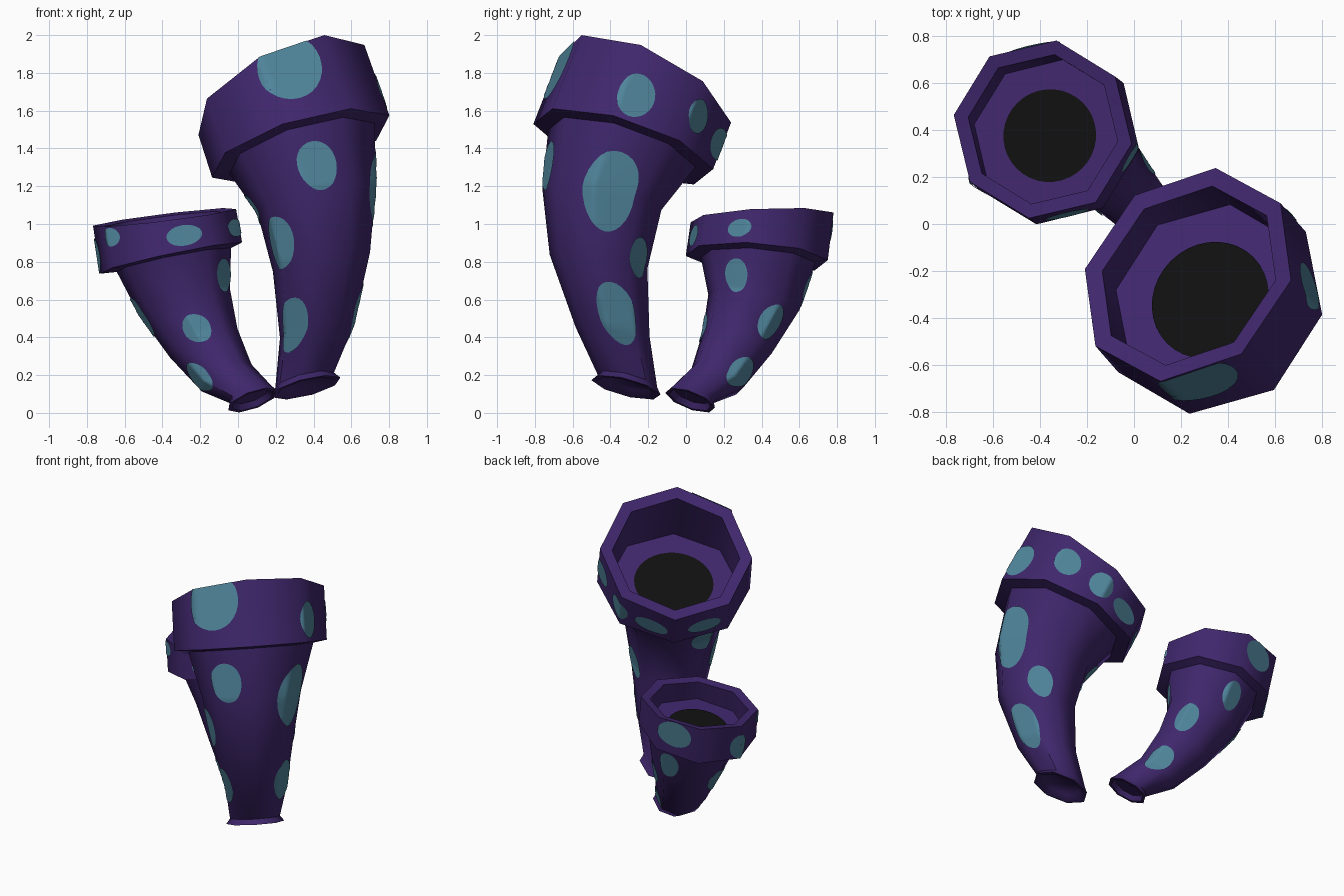
import bpy, bmesh, math
from mathutils import Vector

if "Cube" in bpy.data.objects:
    bpy.data.objects.remove(bpy.data.objects["Cube"])

U = Vector((-1, 1, 0)).normalized()   # horizontal lean direction
V = Vector((1, 1, 0)).normalized()    # across the lean
Z = Vector((0, 0, 1))
SIDES, TWIST = 8, 9


def material(name, col):
    m = bpy.data.materials.new(name)
    m.diffuse_color = (*col, 1)
    m.use_nodes = True
    m.node_tree.nodes["Principled BSDF"].inputs["Base Color"].default_value = m.diffuse_color
    return m


PURPLE = material("deep purple", (0.05, 0.02, 0.15))
TEAL = material("dusty teal", (0.08, 0.235, 0.33))
BLACK = material("black", (0.005, 0.005, 0.005))


class Ring:
    """Octagon: position (u, v, z), lean and roll in degrees, radius."""

    def __init__(self, u, v, z, lean, roll, r):
        self.spec = (u, v, z, lean, roll, r)
        t, k = math.radians(lean), math.radians(roll)
        self.c = U * u + V * v + Z * z
        self.w = U * math.cos(t) - Z * math.sin(t)
        self.v = V * math.cos(k) + Z * math.sin(k)
        self.n = self.v.cross(self.w).normalized()
        self.r = r

    def moved(self, scale, up=0.0):
        k = Ring(*self.spec)
        k.r = self.r * scale
        k.c = self.c + self.n * up
        return k

    def at(self, deg):
        a = math.radians(deg)
        return self.c + (self.w * math.cos(a) + self.v * math.sin(a)) * self.r

    def corners(self):
        return [self.at(TWIST + 360 / SIDES * i) for i in range(SIDES)]

    def edge_point(self, deg):
        step = 360 / SIDES
        q = (deg - TWIST) / step
        i = math.floor(q)
        return self.at(TWIST + i * step).lerp(self.at(TWIST + (i + 1) * step), q - i)


def finish(name, bm, mat, smooth=None):
    me = bpy.data.meshes.new(name)
    bm.to_mesh(me)
    bm.free()
    me.materials.append(mat)
    ob = bpy.data.objects.new(name, me)
    bpy.context.collection.objects.link(ob)
    if smooth:
        bpy.ops.object.select_all(action='DESELECT')
        ob.select_set(True)
        bpy.context.view_layer.objects.active = ob
        bpy.ops.object.shade_smooth_by_angle(angle=math.radians(smooth))
    return ob


def loft(name, rings):
    bm = bmesh.new()
    loops = [[bm.verts.new(p) for p in k.corners()] for k in rings]
    for a, b in zip(loops, loops[1:]):
        for i in range(SIDES):
            j = (i + 1) % SIDES
            bm.faces.new((a[i], a[j], b[j], b[i]))
    bm.faces.new(loops[0])
    bm.faces.new(loops[-1])
    bmesh.ops.recalc_face_normals(bm, faces=bm.faces)
    return finish(name, bm, PURPLE, 50)


def wall_point(wall, dist, deg):
    """Point on the lofted wall at a distance along the axis and an angle."""
    for i, (a, b) in enumerate(zip(wall, wall[1:])):
        length = (b.c - a.c).length
        if dist <= length or i == len(wall) - 2:
            t = max(0.0, min(1.0, dist / length))
            p = a.edge_point(deg).lerp(b.edge_point(deg), t)
            out = (p - a.c.lerp(b.c, t))
            return p + out.normalized() * 0.006, out.length
        dist -= length


def spot(name, wall, z, deg, half_w, half_l):
    total = sum((b.c - a.c).length for a, b in zip(wall, wall[1:]))
    mid = min((total * i / 200 for i in range(201)),
              key=lambda d: abs(wall_point(wall, d, deg)[0].z - z))
    rad = wall_point(wall, mid, deg)[1]
    bm = bmesh.new()
    centre = bm.verts.new(wall_point(wall, mid, deg)[0])
    n, prev = 28, None
    for k in range(1, 8):
        loop = []
        for i in range(n):
            a = math.tau * i / n
            turn = math.degrees(half_w * k / 7 * math.cos(a) / rad)
            d = mid + half_l * k / 7 * math.sin(a)
            loop.append(bm.verts.new(wall_point(wall, d, deg + turn)[0]))
        for i in range(n):
            j = (i + 1) % n
            if prev:
                bm.faces.new((prev[i], loop[i], loop[j], prev[j]))
            else:
                bm.faces.new((centre, loop[i], loop[j]))
        prev = loop
    finish(name, bm, TEAL, 50)


def trumpet(name, base, body, low, top, hole, body_spots, band_spots):
    neck = base.moved(0.86, 0.035)
    floor = low.moved(0.86, 0.02)
    # stem with flared foot, overhanging band, lip and sunken floor
    loft(name + "_tube", [base.moved(0.7, 0.03), base.moved(0.85), base, neck, *body,
                          low, top, top.moved(0.84, -0.01), floor])
    # dark round opening
    bm = bmesh.new()
    disc = floor.moved(hole / floor.r)
    disc.c = floor.c + floor.n * 0.006
    bm.faces.new([bm.verts.new(disc.at(-i * 10)) for i in range(36)])
    finish(name + "_opening", bm, BLACK)
    # painted spots: height, angle, half width, half length
    for i, s in enumerate(body_spots):
        spot(f"{name}_stem_spot_{i + 1}", [neck, *body], *s)
    for i, s in enumerate(band_spots):
        spot(f"{name}_band_spot_{i + 1}", [low, top], *s)


# tall trumpet, curling back towards the short one
trumpet(
    "tall",
    Ring(-0.48, 0.03, 0.135, 20, 0, 0.19),
    [Ring(-0.57, 0.02, 0.43, 12, 0, 0.20),
     Ring(-0.64, -0.015, 0.80, 14, 0, 0.265),
     Ring(-0.61, -0.02, 1.13, 17, 0, 0.325),
     Ring(-0.48, 0.0, 1.40, 24, 0, 0.41)],
    Ring(-0.47, 0.0, 1.41, 24, 0, 0.5),
    Ring(-0.315, 0.01, 1.71, 36, 0, 0.5),
    0.26,
    [(1.31, -142, 0.10, 0.12), (0.90, -82, 0.11, 0.14), (0.46, -95, 0.09, 0.15),
     (1.17, 130, 0.14, 0.20), (0.52, 125, 0.10, 0.17), (0.82, 80, 0.08, 0.11),
     (1.08, -30, 0.10, 0.11)],
    [(1.83, -142, 0.17, 0.15), (1.68, 135, 0.10, 0.10), (1.57, 90, 0.09, 0.09),
     (1.42, 58, 0.09, 0.10), (1.33, 28, 0.11, 0.08), (1.32, -16, 0.11, 0.08)])

# short trumpet, leaning out to the back left
trumpet(
    "short",
    Ring(-0.04, 0.07, 0.067, 28, 0, 0.14),
    [Ring(0.16, 0.075, 0.185, 36, 0, 0.15),
     Ring(0.32, 0.063, 0.37, 29, 0, 0.195),
     Ring(0.453, 0.055, 0.585, 19, 2, 0.25),
     Ring(0.51, 0.03, 0.81, 11, 5, 0.31)],
    Ring(0.515, 0.015, 0.82, 11, 6, 0.385),
    Ring(0.56, 0.01, 1.035, 3, 7, 0.385),
    0.2,
    [(0.45, -130, 0.075, 0.09), (0.73, 160, 0.065, 0.10), (0.18, -70, 0.075, 0.10),
     (0.50, -40, 0.08, 0.11), (0.48, 95, 0.075, 0.10), (0.21, 88, 0.075, 0.10),
     (0.65, 45, 0.07, 0.09)],
    [(0.94, -149, 0.09, 0.07), (0.93, -84, 0.06, 0.05), (0.98, 152, 0.07, 0.06),
     (0.95, 36, 0.11, 0.08), (0.83, -36, 0.08, 0.08)])
